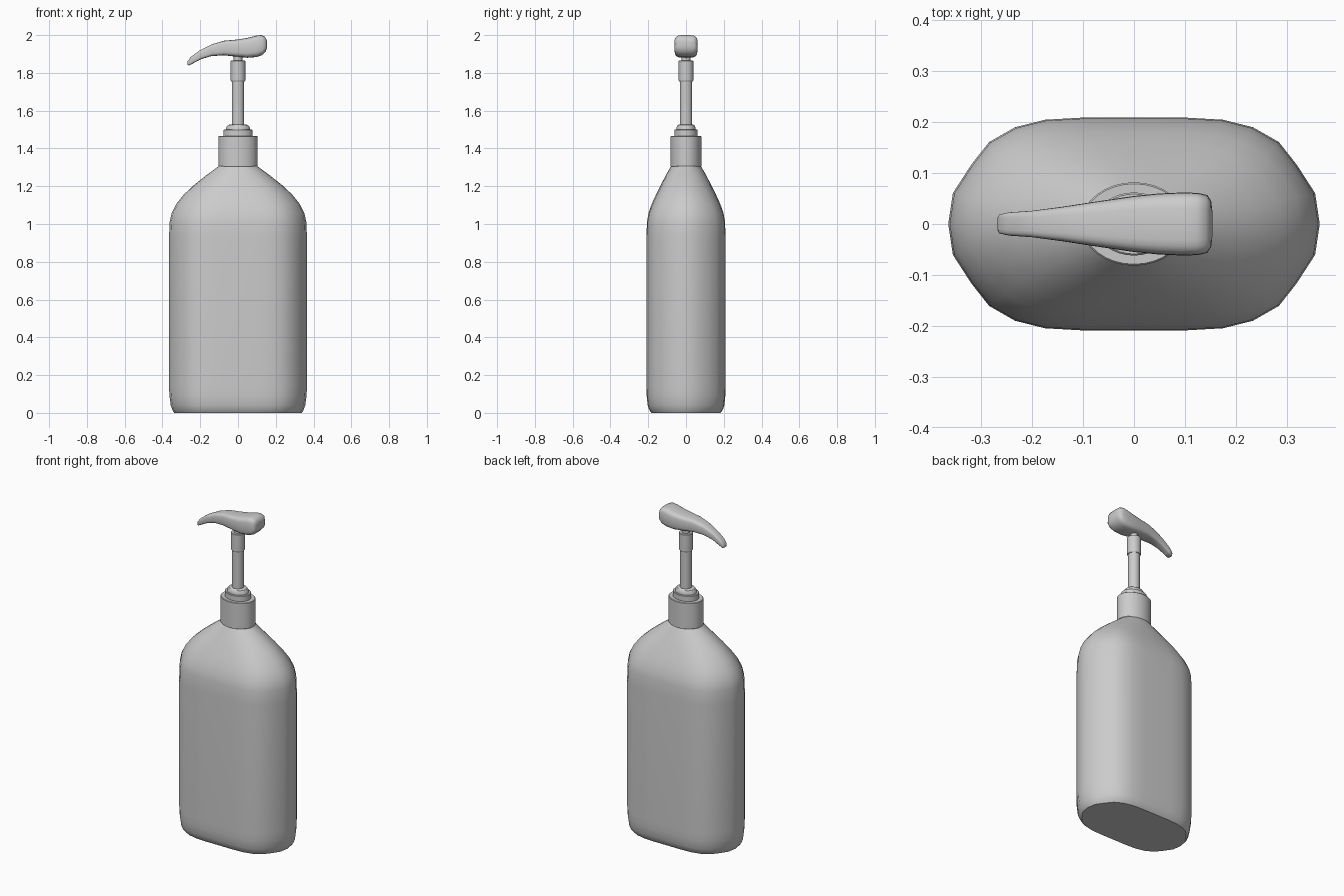
import bpy, bmesh, math


def loft(name, rings, angle=30):
    """Skin a list of closed rings, cap both ends and shade."""
    bm = bmesh.new()
    loops = [[bm.verts.new(p) for p in ring] for ring in rings]
    n = len(loops[0])
    for a, b in zip(loops, loops[1:]):
        for i in range(n):
            j = (i + 1) % n
            bm.faces.new((a[i], a[j], b[j], b[i]))
    bm.faces.new(loops[0][::-1])
    bm.faces.new(loops[-1])
    bmesh.ops.recalc_face_normals(bm, faces=bm.faces)
    mesh = bpy.data.meshes.new(name)
    bm.to_mesh(mesh)
    bm.free()
    obj = bpy.data.objects.new(name, mesh)
    bpy.context.collection.objects.link(obj)
    bpy.ops.object.select_all(action='DESELECT')
    obj.select_set(True)
    bpy.context.view_layer.objects.active = obj
    bpy.ops.object.shade_smooth_by_angle(angle=math.radians(angle))
    return obj


def ellipse(rx, ry, z, n=32):
    return [(rx * math.cos(math.tau * i / n), ry * math.sin(math.tau * i / n), z)
            for i in range(n)]


def turned(name, profile):
    return loft(name, [ellipse(*p) for p in profile])


# Bottle: quarter outline mirrored into a rounded oblong of 28 sides
QUARTER = [(1, 0), (.975, .29), (.875, .56), (.78, .77), (.64, .91),
           (.48, .98), (.28, 1), (0, 1)]
half = QUARTER + [(-x, y) for x, y in QUARTER[-2::-1]]
OUTLINE = half + [(x, -y) for x, y in half[-2:0:-1]]


def bottle_ring(rx, ry, z, t):
    oval = ellipse(1, 1, 0, 28)
    return [(rx * (x + t * (o[0] - x)), ry * (y + t * (o[1] - y)), z)
            for (x, y), o in zip(OUTLINE, oval)]


loft("bottle", [bottle_ring(*r) for r in (
    (.337, .183, 0, 0), (.346, .193, .013, 0), (.356, .203, .04, 0),
    (.363, .208, .09, 0), (.365, .209, .14, 0), (.365, .209, .93, 0),
    (.362, .207, 1.01, 0), (.352, .199, 1.055, .05), (.328, .182, 1.105, .15),
    (.288, .159, 1.155, .3), (.235, .134, 1.205, .5), (.165, .106, 1.26, .8),
    (.10, .078, 1.308, 1))])

# Oval collar with stepped lid
turned("collar", [(.100, .079, 1.303), (.104, .082, 1.308),
                  (.104, .082, 1.463), (.101, .079, 1.466)])
turned("collar_step", [(.078, .062, 1.46), (.078, .062, 1.497), (.074, .059, 1.5)])
turned("collar_dome", [(.064, .052, 1.495), (.062, .05, 1.512),
                       (.054, .044, 1.523), (.04, .036, 1.528)])

# Pump stem, sleeve and narrow throat
turned("stem", [(.033, .033, 1.52), (.033, .033, 1.77)])
turned("stem_sleeve", [(.036, .036, 1.755), (.039, .039, 1.76),
                       (.039, .039, 1.862), (.036, .036, 1.865)])
turned("throat", [(.023, .023, 1.86), (.023, .023, 1.91)])

# Pump head: top point, bottom point and half width at each station
STATIONS = [
    (-.268, 1.854, -.268, 1.843, .012), (-.266, 1.862, -.260, 1.839, .019),
    (-.250, 1.884, -.235, 1.852, .023), (-.205, 1.918, -.195, 1.873, .026),
    (-.140, 1.951, -.140, 1.889, .034), (-.075, 1.970, -.075, 1.893, .044),
    (0, 1.977, 0, 1.885, .055), (.050, 1.985, .050, 1.880, .060),
    (.095, 1.997, .100, 1.884, .062), (.122, 2.000, .130, 1.895, .061),
    (.141, 1.993, .146, 1.912, .057), (.151, 1.978, .152, 1.928, .045),
    (.154, 1.965, .154, 1.940, .025)]


def head_ring(xt, zt, xb, zb, w, n=24):
    ring = []
    for i in range(n):
        a = math.tau * i / n
        c, s = math.cos(a), math.sin(a)
        y = math.copysign(abs(c) ** .5, c) * w
        k = .5 + .5 * math.copysign(abs(s) ** .5, s)
        ring.append((xb + (xt - xb) * k, y, zb + (zt - zb) * k))
    return ring


loft("pump_head", [head_ring(*s) for s in STATIONS], 60)
